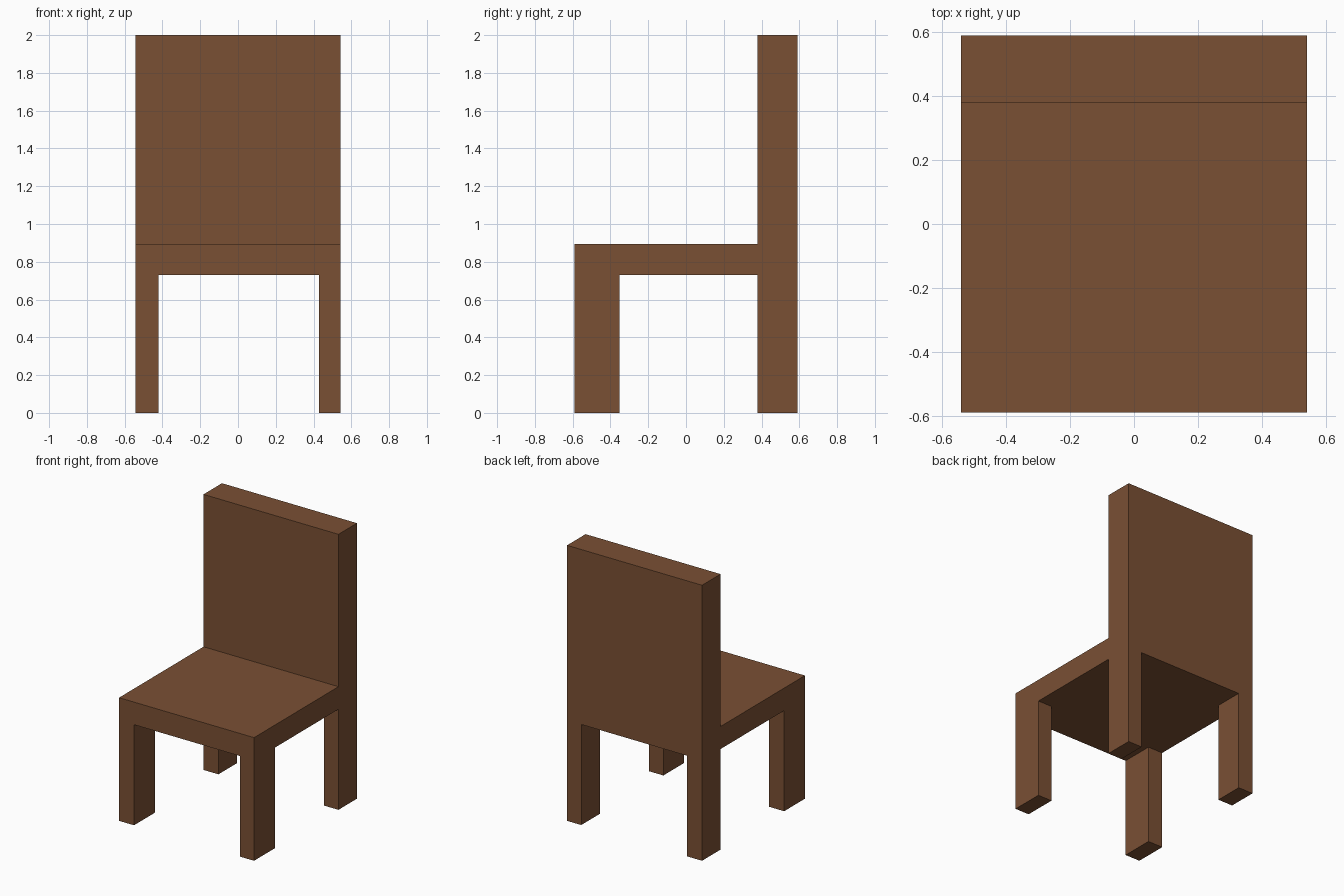
import bpy, bmesh
from mathutils import Vector

if "Cube" in bpy.data.objects:
    bpy.data.objects.remove(bpy.data.objects["Cube"])

wood = bpy.data.materials.new("brown wood")
wood.diffuse_color = (0.195, 0.080, 0.034, 1)
wood.use_nodes = True
wood.node_tree.nodes["Principled BSDF"].inputs["Base Color"].default_value = wood.diffuse_color


def box(name, x, y, z):
    """Flat-sided box spanning the given (min, max) ranges."""
    bm = bmesh.new()
    bmesh.ops.create_cube(bm, size=1)
    lo, hi = Vector((x[0], y[0], z[0])), Vector((x[1], y[1], z[1]))
    for v in bm.verts:
        v.co = (lo + hi) / 2 + v.co * (hi - lo)
    mesh = bpy.data.meshes.new(name)
    bm.to_mesh(mesh)
    bm.free()
    mesh.materials.append(wood)
    obj = bpy.data.objects.new(name, mesh)
    bpy.context.collection.objects.link(obj)
    return obj


WIDTH = (-0.542, 0.542)
FRONT, BACK = -0.59, 0.59
BACKREST_FRONT = 0.378
SEAT_BOTTOM, SEAT_TOP, TOP = 0.73, 0.894, 2.0

# Seat slab and backrest panel
box("seat", WIDTH, (FRONT, BACKREST_FRONT), (SEAT_BOTTOM, SEAT_TOP))
box("backrest", WIDTH, (BACKREST_FRONT, BACK), (SEAT_BOTTOM, TOP))

# Four legs: the left pair is slightly wider, the front pair deeper
for side, x in (("left", (WIDTH[0], -0.422)), ("right", (0.428, WIDTH[1]))):
    for end, y in (("front", (FRONT, -0.352)), ("back", (BACKREST_FRONT, BACK))):
        box(f"{end}_{side}_leg", x, y, (0, SEAT_BOTTOM))
